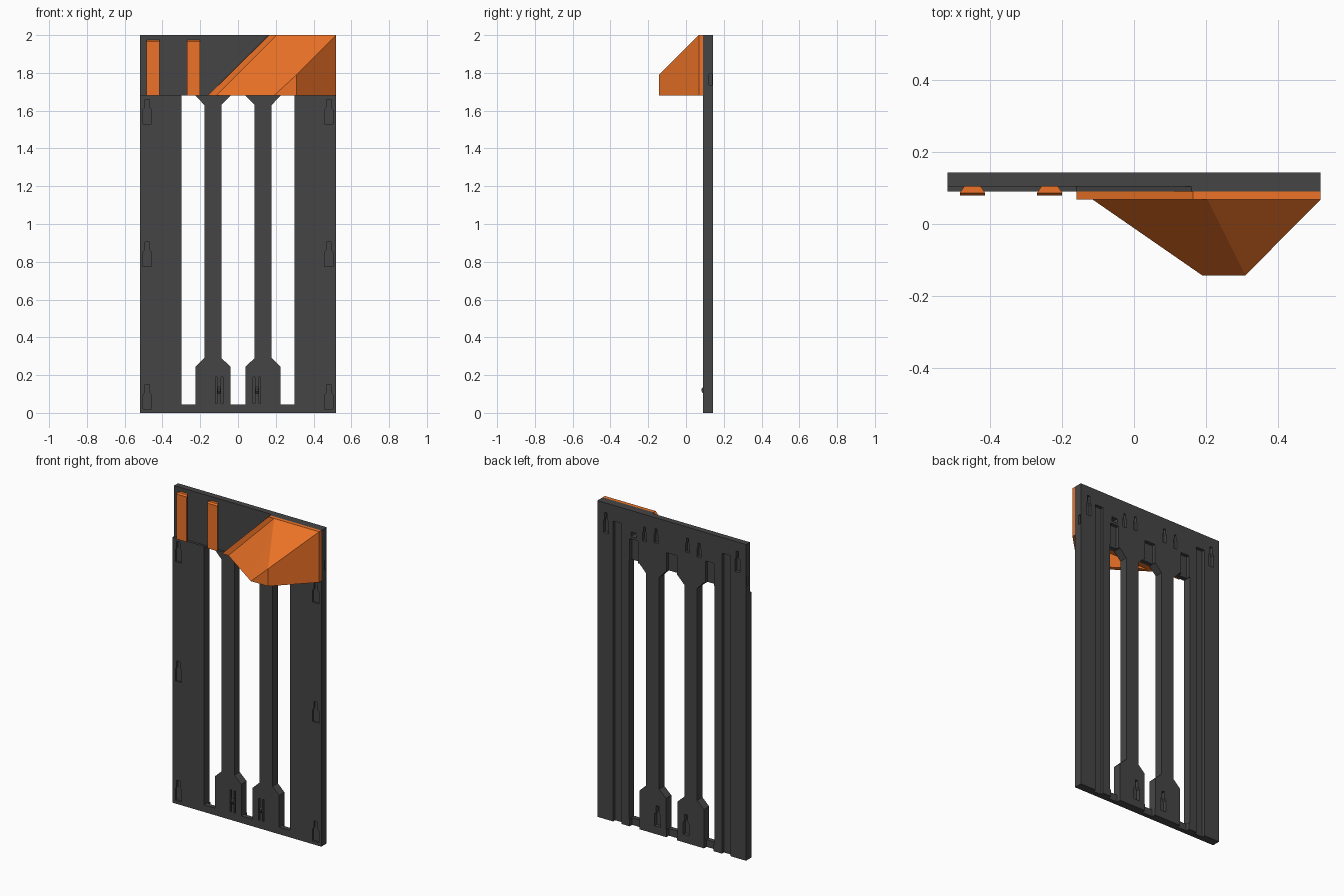
import bpy, bmesh
from mathutils import Vector

if "Cube" in bpy.data.objects:
    bpy.data.objects.remove(bpy.data.objects["Cube"])

F, B = 0.09, 0.143          # front and back planes of the frame


def material(name, col):
    m = bpy.data.materials.new(name)
    m.diffuse_color = (*col, 1)
    m.use_nodes = True
    m.node_tree.nodes["Principled BSDF"].inputs["Base Color"].default_value = m.diffuse_color
    return m


dark = material("charcoal", (0.06, 0.06, 0.06))
orange = material("orange", (0.85, 0.17, 0.02))


def finish(bm, name, mat=None):
    bmesh.ops.recalc_face_normals(bm, faces=bm.faces)
    me = bpy.data.meshes.new(name)
    bm.to_mesh(me)
    bm.free()
    ob = bpy.data.objects.new(name, me)
    bpy.context.collection.objects.link(ob)
    if mat:
        me.materials.append(mat)
    return ob


def add_prism(bm, pts, y0, y1):
    """Extrude an x/z outline from y0 to y1."""
    a = [bm.verts.new((x, y0, z)) for x, z in pts]
    b = [bm.verts.new((x, y1, z)) for x, z in pts]
    bm.faces.new(a)
    bm.faces.new(b[::-1])
    for i in range(len(a)):
        j = (i + 1) % len(a)
        bm.faces.new((a[i], b[i], b[j], a[j]))


def prism(name, pts, y0, y1, mat=None):
    bm = bmesh.new()
    add_prism(bm, pts, y0, y1)
    return finish(bm, name, mat)


def hull(name, pts, mat=None):
    bm = bmesh.new()
    for p in pts:
        bm.verts.new(p)
    bmesh.ops.convex_hull(bm, input=bm.verts[:])
    bmesh.ops.dissolve_limit(bm, angle_limit=0.03, verts=bm.verts[:], edges=bm.edges[:])
    return finish(bm, name, mat)


def rect(x0, x1, z0, z1):
    return [(x0, z0), (x1, z0), (x1, z1), (x0, z1)]


def flip(pts):
    return [(-x, z) for x, z in pts]


def keyhole(x, z, w, n, h):
    """Wide lower pocket with a narrow neck above."""
    s = h * 0.58
    return [(x - w, z), (x + w, z), (x + w, z + s), (x + n, z + s + 0.012), (x + n, z + h),
            (x - n, z + h), (x - n, z + s + 0.012), (x - w, z + s)]


def cut(ob, cutters):
    """Subtract groups of (outline, y0, y1) prisms, or a ready cutter object."""
    if not isinstance(cutters, bpy.types.Object):
        bm = bmesh.new()
        for c in cutters:
            add_prism(bm, *c)
        cutters = finish(bm, "cutter")
    cutters.hide_render = True
    m = ob.modifiers.new("cut", 'BOOLEAN')
    m.operation, m.solver, m.object = 'DIFFERENCE', 'EXACT', cutters
    bpy.context.view_layer.objects.active = ob
    bpy.ops.object.modifier_apply(modifier=m.name)
    bpy.data.objects.remove(cutters)


# frame slab
frame = prism("frame", rect(-0.52, 0.52, 0, 2), F, B, dark)

# three tall openings that leave the two flared bars
side = [(0.30, 0.045), (0.225, 0.045), (0.225, 0.245), (0.178, 0.29), (0.178, 1.63),
        (0.225, 1.679), (0.30, 1.679)]
half = [(0.04, 0.045), (0.04, 0.245), (0.088, 0.29), (0.088, 1.63), (0.04, 1.679)]
middle = half + flip(half)[::-1]
cut(frame, [(p, 0, 0.2) for p in (side, flip(side), middle)])

# recessed upper left front
cut(frame, [([(-0.53, 1.68), (-0.16, 1.68), (0.17, 2.01), (-0.53, 2.01)], 0.05, 0.105)])

# front pockets: mounting keyholes and clip slots in the feet
front = []
for s in (-1, 1):
    for z in (0.02, 0.775, 1.53):
        front.append((keyhole(s * 0.48, z, 0.022, 0.012, 0.13), 0.05, F + 0.012))
    for d in (-0.015, 0.015):
        x = s * 0.10 + d
        front.append((rect(x - 0.005, x + 0.005, 0.05, 0.19), 0.05, F + 0.02))
cut(frame, front)

# back channels, pockets and the thinned bottom strip
back = []
for s in (-1, 1):
    f = flip if s < 0 else (lambda p: p)
    back += [(f(rect(0.352, 0.41, -0.01, 1.90)), 0.123, 0.2),
             (f(rect(0.226, 0.294, -0.01, 0.06)), 0.118, 0.2),
             (f(rect(0.235, 0.295, 1.67, 1.82)), 0.12, 0.2),
             (f(rect(0.43, 0.53, 1.735, 1.795)), 0.123, 0.138),
             (f(keyhole(0.10, 0.05, 0.02, 0.01, 0.13)), 0.12, 0.2),
             (f(keyhole(0.46, 1.81, 0.018, 0.009, 0.13)), 0.123, 0.2),
             (f(keyhole(0.19, 1.83, 0.014, 0.007, 0.09)), 0.123, 0.2),
             (f(keyhole(0.11, 1.84, 0.014, 0.007, 0.09)), 0.123, 0.2)]
back += [(rect(-0.038, 0.038, 1.67, 1.80), 0.12, 0.2),
         (rect(-0.038, 0.038, -0.01, 0.06), 0.118, 0.2),
         (rect(0.245, 0.285, 1.835, 1.865), 0.05, 0.2)]
cut(frame, back)

# clip bumps on the feet
for s in (-1, 1):
    x = s * 0.10
    hull("clip_bump", [(x + a, y, 0.12 + z) for a in (-0.008, 0.008)
                       for y, z in ((0.092, -0.02), (0.092, 0.02), (0.082, -0.006), (0.082, 0.006))], dark)

# dovetail rails, wider at the front
for x in (-0.45, -0.235):
    pts = [(x + s * w, y, z) for s in (-1, 1)
           for w, y, z in ((0.035, 0.08, 1.68), (0.035, 0.08, 1.965), (0.035, 0.087, 1.68),
                           (0.035, 0.087, 1.975), (0.022, 0.106, 1.68), (0.022, 0.106, 1.975))]
    hull("dovetail_rail", pts, orange)

# slanted flange behind the hood
prism("hood_flange", [(-0.16, 1.68), (0.52, 1.68), (0.52, 2), (0.165, 2)], 0.068, F, orange)

# hood: faceted shell, open underneath
hood = hull("hood", [(-0.115, 0.068, 1.68), (0.205, 0.068, 2), (0.52, 0.068, 2), (0.52, 0.068, 1.68),
                     (0.19, -0.143, 1.68), (0.31, -0.143, 1.68), (0.31, -0.143, 1.79)], orange)
cut(hood, hull("hood_hollow", [(-0.06, 0.055, 1.67), (0.222, 0.055, 1.955), (0.485, 0.055, 1.955),
                               (0.485, 0.055, 1.67), (0.195, -0.12, 1.67), (0.305, -0.12, 1.67),
                               (0.305, -0.12, 1.775)]))
